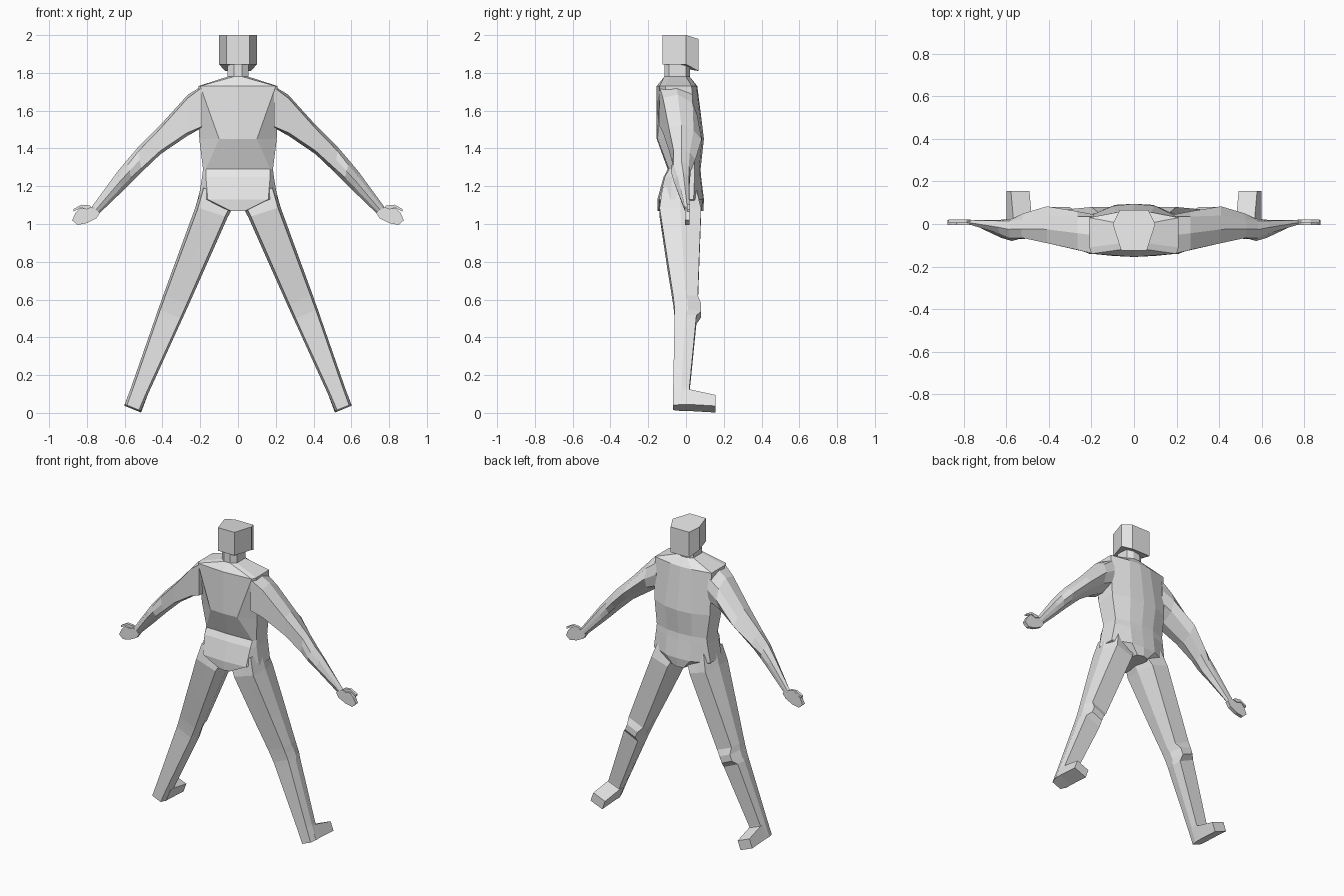
import bpy, bmesh

clay = bpy.data.materials.new("clay grey")
clay.diffuse_color = (0.8, 0.8, 0.8, 1)


def loft(name, rings, mirror=False):
    """Skin a list of equal-length point rings and cap both ends."""
    bm = bmesh.new()
    vs = [[bm.verts.new(p) for p in r] for r in rings]
    n = len(vs[0])
    for a, b in zip(vs, vs[1:]):
        for i in range(n):
            j = (i + 1) % n
            bm.faces.new((a[i], a[j], b[j], b[i]))
    bm.faces.new(vs[0])
    bm.faces.new(vs[-1])
    bmesh.ops.recalc_face_normals(bm, faces=bm.faces)
    me = bpy.data.meshes.new(name)
    bm.to_mesh(me)
    bm.free()
    me.materials.append(clay)
    ob = bpy.data.objects.new(name, me)
    bpy.context.collection.objects.link(ob)
    if mirror:
        m = ob.modifiers.new("mirror", 'MIRROR')
        m.use_mirror_merge = False
    return ob


def sym(half, z):
    """Close a half outline, listed from back to front, across x = 0."""
    other = [(-x, y) for x, y in reversed(half) if x > 0]
    return [(x, y, z) for x, y in half + other]


def limb_ring(o, i, yb, yf, eb, ef, mb=None, mf=None):
    """Eight-point limb section between outer and inner (x, z) points."""
    def at(t, y):
        return (o[0] + (i[0] - o[0]) * t, y, o[1] + (i[1] - o[1]) * t)
    ym = (yb + yf) / 2
    mb = yb if mb is None else mb
    mf = yf if mf is None else mf
    return [at(eb, yb), at(.5, mb), at(1 - eb, yb), at(1, ym),
            at(1 - ef, yf), at(.5, mf), at(ef, yf), at(0, ym)]


# Head: six-sided block, face tilted slightly down
plan = [(.06, -.125), (.1, 0), (.068, .065)]
head = [sym(plan, 1.845), sym(plan, 2.0)]
head = [[(x, y, z - (dz if y > .03 else 0)) for x, y, z in r]
        for r, dz in zip(head, (.035, .02))]
loft("head", head)

# Neck
neck = [(.022, -.115), (.055, -.09), (.055, 0), (.022, .02)]
loft("neck", [sym(neck, 1.77), sym(neck, 1.86)])

# Torso: from neck base down to crotch
torso = [
    (1.78, [(0, -.115), (.022, -.115), (.055, -.09), (.055, 0), (.022, .02), (0, .02)]),
    (1.73, [(0, -.155), (.2, -.14), (.21, -.11), (.21, .03), (.08, .055), (0, .06)]),
    (1.45, [(0, -.155), (.1, -.15), (.205, -.09), (.205, .04), (.1, .085), (0, .095)]),
    (1.29, [(0, -.097), (.17, -.09), (.185, -.07), (.185, .045), (.09, .07), (0, .077)]),
    (1.25, [(0, -.118), (.17, -.112), (.19, -.075), (.19, .045), (.09, .075), (0, .08)]),
    (1.13, [(0, -.152), (.16, -.143), (.21, -.08), (.21, .04), (.09, .09), (0, .095)]),
    (1.07, [(0, -.152), (.04, -.145), (.05, -.08), (.05, .05), (.04, .08), (0, .092)]),
]
loft("torso", [sym(h, z) for z, h in torso])

# Arms: shoulder, upper arm, biceps, elbow, forearm, wrist
arm = [
    ((.19, 1.73), (.19, 1.51), -.14, .035, .03, .15, None, .045),
    ((.265, 1.685), (.27, 1.465), -.122, .035, .08, .2, None, .06),
    ((.41, 1.525), (.41, 1.37), -.09, .04, .12, .2, None, .083),
    ((.53, 1.405), (.51, 1.275), -.065, .02, .15, .2, None, .05),
    ((.59, 1.335), (.56, 1.225), -.065, .015, .2, .2, -.08, .025),
    ((.64, 1.275), (.61, 1.175), -.045, .015, .2, .2, -.065, .02),
    ((.775, 1.09), (.73, 1.06), -.005, .018, .2, .2, None, None),
]
loft("arm", [limb_ring(*s) for s in arm], True)

# Hands: flat palm and hooked thumb
palm = [(.73, 1.06), (.75, 1.03), (.8, 1.005), (.85, .995), (.878, 1.02),
        (.86, 1.06), (.835, 1.085), (.8, 1.08), (.775, 1.09)]
thumb = [(.77, 1.085), (.785, 1.098), (.83, 1.102), (.872, 1.078),
         (.87, 1.066), (.83, 1.088), (.8, 1.075)]
for name, outline, y0, y1 in (("palm", palm, -.005, .018), ("thumb", thumb, .004, .022)):
    loft(name, [[(x, y, z) for x, z in outline] for y in (y0, y1)], True)

# Legs: hip, thigh, raised kneecap, shin, heel
leg = [
    ((.195, 1.2), (.02, 1.1), -.125, .055, .08, .15),
    ((.225, 1.09), (.055, 1.035), -.14, .08, .08, .15),
    ((.32, .83), (.175, .765), -.1, .07, .08, .12),
    ((.395, .625), (.262, .57), -.068, .063, .08, .1),
    ((.407, .59), (.278, .535), -.064, .08, .08, .2),
    ((.422, .55), (.296, .495), -.06, .08, .08, .2),
    ((.432, .52), (.31, .465), -.06, .055, .08, .08),
    ((.566, .135), (.476, .1), -.068, .018, .12, .05),
    ((.6, .045), (.513, .01), -.07, .018, .14, .03),
]
loft("leg", [limb_ring(*s) for s in leg], True)

# Feet: wedge sloping down to the toe
foot = []
for y, dx, dz in ((-.03, -.033, .08), (.018, -.033, .08), (.155, -.021, .05)):
    foot.append([(.513, y, .01 - (.008 if y > .1 else 0)), (.6, y, .045 - (.008 if y > .1 else 0)),
                 (.6 + dx, y, .045 + dz), (.513 + dx, y, .01 + dz)])
loft("foot", foot, True)
